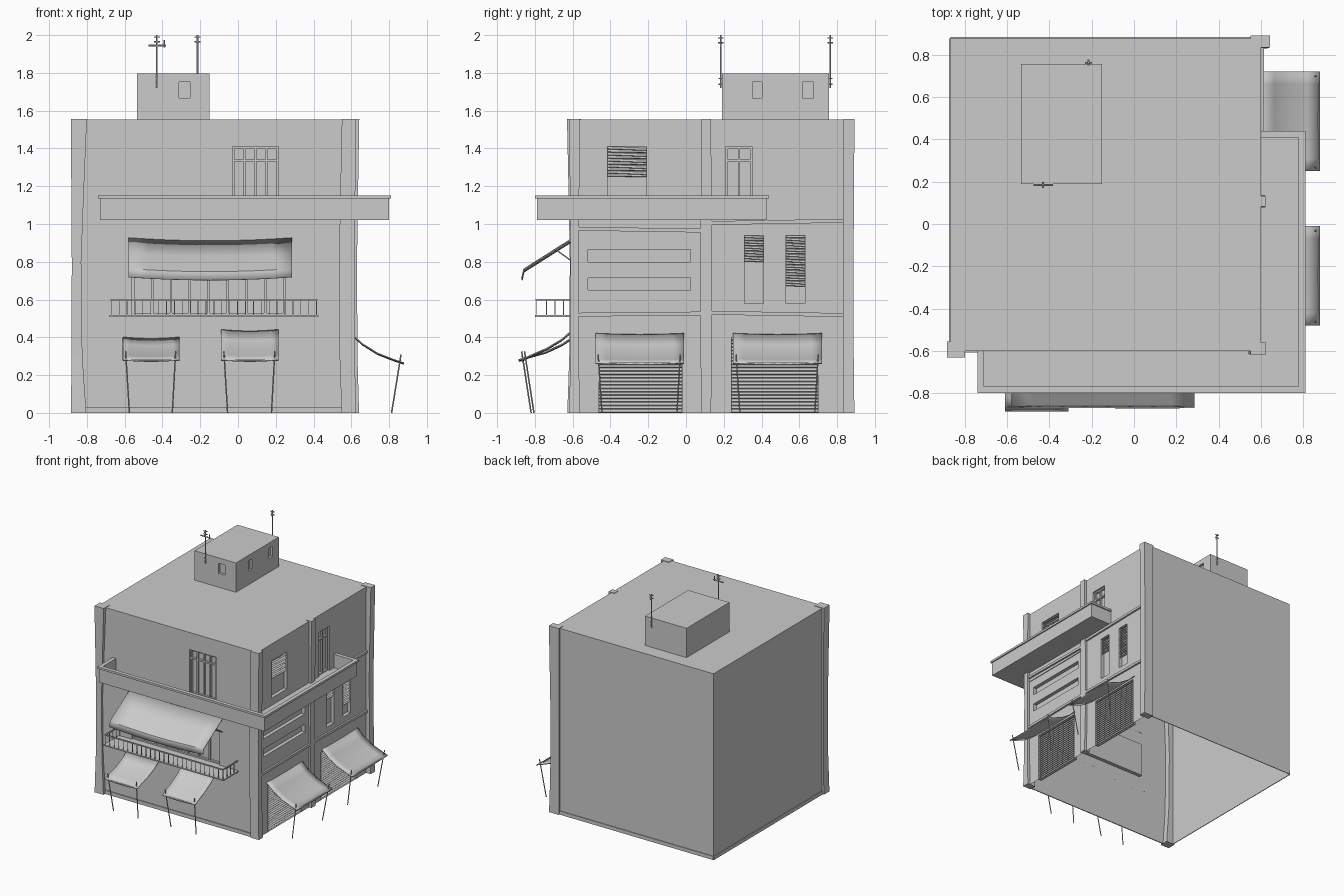
import bpy, bmesh, math
from mathutils import Vector

if "Cube" in bpy.data.objects:
    bpy.data.objects.remove(bpy.data.objects["Cube"])


def P(side, u, w, z):
    """Point on a facade: u along it, w distance outwards from the origin, z up."""
    return Vector((u, -w, z)) if side == 'front' else Vector((w, u, z))


class Part:
    def __init__(self):
        self.bm = bmesh.new()

    def face(self, pts):
        self.bm.faces.new([self.bm.verts.new(p) for p in pts])

    def hexa(self, lo, hi):
        """Solid between two matching counter-clockwise rings."""
        n = len(lo)
        a = [self.bm.verts.new(p) for p in lo]
        b = [self.bm.verts.new(p) for p in hi]
        fs = [self.bm.faces.new(a[::-1]), self.bm.faces.new(b)]
        fs += [self.bm.faces.new((a[i], a[(i + 1) % n], b[(i + 1) % n], b[i])) for i in range(n)]
        bmesh.ops.recalc_face_normals(self.bm, faces=fs)

    def box(self, x0, x1, y0, y1, z0, z1):
        r = [(x0, y0), (x1, y0), (x1, y1), (x0, y1)]
        self.hexa([(x, y, z0) for x, y in r], [(x, y, z1) for x, y in r])

    def sbox(self, side, u0, u1, w0, w1, z0, z1, tilt=0.0):
        q = [(u0, w0), (u1, w0), (u1, w1), (u0, w1)]
        t = lambda u: tilt if u == u1 else 0
        self.hexa([P(side, u, w, z0 + t(u)) for u, w in q],
                  [P(side, u, w, z1 + t(u)) for u, w in q])

    def rod(self, a, b, r=0.004, n=6):
        a, b = Vector(a), Vector(b)
        q = (b - a).to_track_quat('Z', 'Y')
        ring = [q @ Vector((r * math.cos(i * math.tau / n), r * math.sin(i * math.tau / n), 0)) for i in range(n)]
        self.hexa([a + p for p in ring], [b + p for p in ring])

    def wall(self, side, w, u0, u1, z0, z1, holes):
        """Flat wall with recessed panels; holes are (u0, u1, z0, z1, depth)."""
        us = sorted({u0, u1, *[h[0] for h in holes], *[h[1] for h in holes]})
        zs = sorted({z0, z1, *[h[2] for h in holes], *[h[3] for h in holes]})
        for a, b in zip(us, us[1:]):
            for c, d in zip(zs, zs[1:]):
                mu, mz = (a + b) / 2, (c + d) / 2
                dep = next((h[4] for h in holes if h[0] < mu < h[1] and h[2] < mz < h[3]), 0)
                self.face([P(side, u, w - dep, z) for u, z in ((a, c), (b, c), (b, d), (a, d))])
        for a, b, c, d, dep in holes:
            r = [(a, c), (b, c), (b, d), (a, d)]
            for p, q in zip(r, r[1:] + r[:1]):
                self.face([P(side, *t) for t in ((p[0], w, p[1]), (q[0], w, q[1]),
                                                 (q[0], w - dep, q[1]), (p[0], w - dep, p[1]))])

    def done(self, name, smooth=None):
        me = bpy.data.meshes.new(name)
        self.bm.to_mesh(me)
        self.bm.free()
        ob = bpy.data.objects.new(name, me)
        bpy.context.collection.objects.link(ob)
        if smooth:
            for f in me.polygons:
                f.use_smooth = True
            me.set_sharp_from_angle(angle=math.radians(smooth))
        return ob


# Building shell, open underneath, with recessed openings on the two facades
XL, XR, YF, YB, H = -0.868, 0.60, -0.60, 0.877, 1.552
shutters = [(-0.46, -0.02, 0.0, 0.40), (0.24, 0.70, 0.0, 0.40)]
tall_wins = [(0.31, 0.41, 0.58, 0.94, 0.80), (0.53, 0.63, 0.58, 0.94, 0.67)]
slots = [(-0.52, 0.025, 0.65, 0.715), (-0.52, 0.025, 0.80, 0.865)]
blind = (-0.415, -0.21, 1.10, 1.41)
side_door = (0.21, 0.35, 1.04, 1.41)
front_door = (-0.03, 0.215, 1.04, 1.41)
front_win = (-0.56, 0.25, 0.518, 0.80)
p = Part()
p.wall('front', -YF, XL, XR, 0, H, [(*front_door, 0.03), (*front_win, 0.03)])
p.wall('right', XR, YF, YB, 0, H, [(*h[:4], 0.03) for h in shutters + tall_wins + slots + [blind, side_door]])
p.face([(XL, YB, 0), (XL, YF, 0), (XL, YF, H), (XL, YB, H)])
p.face([(XR, YB, 0), (XL, YB, 0), (XL, YB, H), (XR, YB, H)])
p.face([(XL, YF, H), (XR, YF, H), (XR, YB, H), (XL, YB, H)])
p.done("building_shell")

# Skirting along the plain walls
p = Part()
p.box(XL, XR, YF - 0.008, YF, 0, 0.03)
p.box(XL - 0.006, XL, YF, YB, 0, 0.03)
p.box(XL, XR, YB, YB + 0.006, 0, 0.03)
p.done("skirting")

# Uneven corner pillars, slimmer in the middle
def pillar(name, x0, x1, y0, y1, sx, sy):
    p = Part()
    prev = None
    for z, k in ((0, 0.1), (0.3, 0.8), (0.8, 1), (1.2, 0.5), (H + 0.004, 0)):
        a, b, c, d = x0 + sx[0] * k, x1 - sx[1] * k, y0 + sy[0] * k, y1 - sy[1] * k
        ring = [p.bm.verts.new(v) for v in ((a, c, z), (b, c, z), (b, d, z), (a, d, z))]
        if prev:
            for i in range(4):
                j = (i + 1) % 4
                p.bm.faces.new((prev[i], prev[j], ring[j], ring[i]))
        else:
            p.bm.faces.new(ring[::-1])
        prev = ring
    p.bm.faces.new(prev)
    p.done(name)

pillar("front_left_pillar", -0.885, -0.80, -0.63, -0.555, (0.005, 0.03), (0.015, 0))
pillar("front_right_pillar", 0.55, 0.625, -0.618, -0.56, (-0.015, 0.008), (0.006, 0.01))
pillar("back_right_pillar", 0.55, 0.642, 0.835, 0.892, (0, 0.012), (-0.005, 0.005))
pillar("middle_pillar", 0.57, 0.622, 0.082, 0.132, (0, 0.006), (-0.006, -0.006))

# Slightly crooked ledges across the right facade
p = Part()
for u0, u1, z0, z1, t in ((-0.57, 0.085, 0.965, 0.985, -0.01), (0.13, 0.84, 0.995, 1.015, 0.012),
                          (-0.57, 0.085, 0.51, 0.53, 0.006), (0.13, 0.84, 0.52, 0.54, -0.012),
                          (-0.57, 0.085, 0.935, 0.945, 0)):
    p.sbox('right', u0, u1, XR - 0.01, XR + (0.015 if z1 - z0 > 0.015 else 0.006), z0, z1, t)
p.done("right_ledges")

# Tilted slats for roller shutters and window blinds
def slats(name, u0, u1, z0, z1, n, skew=0.0):
    p = Part()
    h = (z1 - z0) / n
    for i in range(n):
        z = z0 + i * h
        q = [(XR - 0.026, z + h), (XR - 0.012, z + 0.1 * h), (XR - 0.008, z + 0.3 * h), (XR - 0.022, z + h)]
        s = skew * (1 if i % 2 else 0.4)
        p.hexa([P('right', u0, w, v) for w, v in q], [P('right', u1, w, v - s) for w, v in q])
    p.done(name)

for i, s in enumerate(shutters):
    slats(f"roller_shutter_{i + 1}", *s, 22)
for i, (a, b, c, d, e) in enumerate(tall_wins):
    slats(f"tall_window_blind_{i + 1}", a, b, e, d, round((d - e) / 0.014), 0.006)
slats("upper_window_blind", blind[0], blind[1], 1.25, 1.41, 10, 0.008)

# Door and window frames with mullions
def frame(name, side, wall, u0, u1, z0, z1, n, mid=None, t=0.012):
    p = Part()
    w0, w1 = wall - 0.03, wall - 0.015
    for i in range(n + 1):
        u = u0 + (u1 - u0 - t) * i / n
        p.sbox(side, u, u + t, w0, w1, z0, z1)
    for z in [z0, z1 - t] + ([mid] if mid else []):
        p.sbox(side, u0, u1, w0, w1 + 0.002, z, z + t)
    p.done(name)

frame("front_door_frame", 'front', 0.60, *front_door, 4, 1.33)
frame("front_window_frame", 'front', 0.60, *front_win, 8)
frame("side_door_frame", 'right', XR, *side_door, 2, 1.33)

# Wrap-around upper balcony: floor, parapet and cap
p = Part()
p.box(-0.73, 0.80, -0.79, YF, 1.02, 1.04)
p.box(XR, 0.80, YF, 0.43, 1.02, 1.04)
for e, z0, z1 in ((0, 1.02, 1.137), (0.01, 1.135, 1.152)):
    t = 0.022
    p.box(-0.73 - e, -0.73 + t, -0.79 - e, YF, z0, z1)
    p.box(-0.73 - e, 0.80 + e, -0.79 - e, -0.79 + t, z0, z1)
    p.box(0.80 - t, 0.80 + e, -0.79 - e, 0.43 + e, z0, z1)
    p.box(XR, 0.80 + e, 0.43 - t, 0.43 + e, z0, z1)
p.done("upper_balcony")

# Lower balcony with railing
p = Part()
p.box(-0.68, 0.425, -0.80, YF, 0.508, 0.518)
r = 0.004
p.box(-0.675, 0.42, -0.797, -0.789, 0.594, 0.603)
for x in (-0.675, 0.412):
    p.box(x, x + 0.008, -0.797, YF, 0.594, 0.603)
    for i in range(4):
        y = -0.74 + i * 0.045
        p.box(x + 0.002, x + 0.006, y, y + r, 0.515, 0.597)
for i in range(27):
    x = -0.673 + i * 1.087 / 26
    p.box(x, x + r, -0.795, -0.791, 0.515, 0.597)
p.done("lower_balcony")

# Cloth awnings sagging between their ends, with leaning poles
def awning(name, side, u0, u1, prof, sag, poles=True, n=8):
    p = Part()
    rows = []
    for i in range(n + 1):
        f = i / n
        dz = sag * 4 * f * (1 - f)
        rows.append([p.bm.verts.new(P(side, u0 + (u1 - u0) * f, w, z - dz)) for w, z in prof])
    for a, b in zip(rows, rows[1:]):
        for j in range(len(prof) - 1):
            p.bm.faces.new((a[j], a[j + 1], b[j + 1], b[j]))
    bmesh.ops.recalc_face_normals(p.bm, faces=p.bm.faces[:])
    ob = p.done(name, 35)
    m = ob.modifiers.new("thickness", 'SOLIDIFY')
    m.thickness, m.offset = 0.006, 0
    if poles:
        p = Part()
        w, z = prof[-1]
        for u, lean in ((u0 + 0.015, 0.02), (u1 - 0.02, -0.018)):
            p.rod(P(side, u, w - 0.015, z + 0.045), P(side, u + lean, w - 0.065, 0.0))
        p.rod(P(side, u0, w - 0.004, z - 0.002), P(side, u1, w - 0.004, z - 0.002))
        p.done(name + "_poles")

low = [(0.60, 0.40), (0.66, 0.362), (0.74, 0.325), (0.82, 0.303), (0.885, 0.281)]
high = [(0.60, 0.44), (0.66, 0.388), (0.74, 0.34), (0.82, 0.306), (0.87, 0.281)]
side_prof = [(0.60, 0.42), (0.66, 0.365), (0.74, 0.315), (0.82, 0.284), (0.878, 0.264)]
awning("front_awning_left", 'front', -0.61, -0.31, low, 0.008)
awning("front_awning_right", 'front', -0.09, 0.215, high, 0.008)
awning("side_awning_front", 'right', -0.48, -0.01, side_prof, 0.006)
awning("side_awning_back", 'right', 0.25, 0.72, side_prof, 0.006)
awning("large_front_awning", 'front', -0.58, 0.285,
       [(0.60, 0.925), (0.73, 0.843), (0.858, 0.762), (0.868, 0.718)], 0.016, False)
p = Part()
for x in (-0.57, 0.275):
    p.rod((x, -0.60, 0.80), (x, -0.69, 0.865))
p.done("large_awning_braces")

# Rooftop room
X0, X1, Y0, Y1, T = -0.535, -0.152, 0.19, 0.757, 1.797
p = Part()
p.wall('front', -Y0, X0, X1, H, T, [(-0.312, -0.255, 1.667, 1.752, 0.02)])
p.wall('right', X1, Y0, Y1, H, T, [(0.353, 0.402, 1.667, 1.752, 0.02), (0.618, 0.674, 1.667, 1.752, 0.02)])
p.face([(X0, Y1, H), (X0, Y0, H), (X0, Y0, T), (X0, Y1, T)])
p.face([(X1, Y1, H), (X0, Y1, H), (X0, Y1, T), (X1, Y1, T)])
p.face([(X0, Y0, T), (X1, Y0, T), (X1, Y1, T), (X0, Y1, T)])
p.done("rooftop_room")

# Antennas
for name, x, y, arm in (("front_antenna", -0.43, 0.184, True), ("back_antenna", -0.215, 0.763, False)):
    p = Part()
    p.rod((x, y, 1.72), (x, y, 2.0), 0.005)
    for z in (1.99, 1.965):
        p.rod((x - 0.016, y, z), (x + 0.016, y, z))
        p.rod((x, y - 0.014, z - 0.005), (x, y + 0.014, z - 0.005))
    for z in (1.74, 1.77):
        p.rod((x, y - 0.012, z), (x, y + 0.012, z))
    if arm:
        p.rod((x - 0.045, y, 1.945), (x + 0.048, y, 1.945), 0.005)
        p.rod((x + 0.04, y, 1.935), (x + 0.04, y, 1.975))
    p.done(name)
